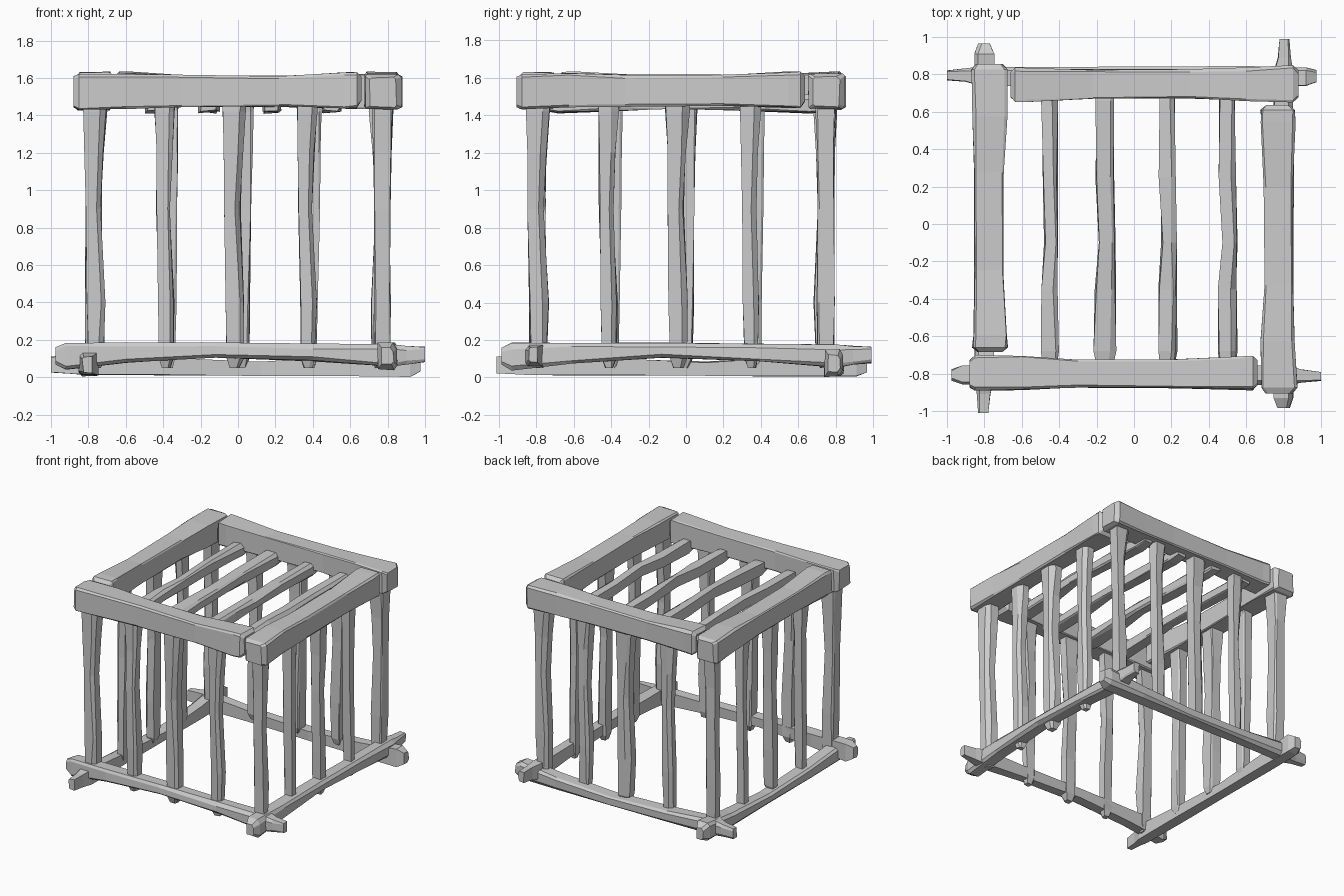
import bpy, bmesh, random
from math import pi
from mathutils import Matrix, Vector

if "Cube" in bpy.data.objects:
    bpy.data.objects.remove(bpy.data.objects["Cube"])

rng = random.Random(4)
AXES = {
    'x': lambda a, b, t: (t, a, b),
    'y': lambda a, b, t: (a, t, b),
    'z': lambda a, b, t: (a, b, t),
}


def timber(name, axis, rings, cuts, jitter, matrix):
    """Rough-hewn beam: rings of (t, centre a, centre b, width a, width b).
    cuts gives the chamfer of the four corners as a fraction of the width."""
    bm = bmesh.new()
    loops = []
    for t, ca, cb, wa, wb in rings:
        pts = []
        corners = [(-.5, -.5), (.5, -.5), (.5, .5), (-.5, .5)]
        for i, (x, y) in enumerate(corners):
            c = cuts[i] * rng.uniform(.7, 1.3)
            if c == 0:
                pts.append((x, y))
            else:
                p, n = corners[i - 1], corners[(i + 1) % 4]
                pts.append((x + (p[0] - x) * c, y + (p[1] - y) * c))
                pts.append((x + (n[0] - x) * c, y + (n[1] - y) * c))
        loop = []
        for x, y in pts:
            a = ca + x * wa + rng.uniform(-jitter, jitter)
            b = cb + y * wb + rng.uniform(-jitter, jitter)
            loop.append(bm.verts.new(matrix @ Vector(AXES[axis](a, b, t))))
        loops.append(loop)
    for lo, hi in zip(loops, loops[1:]):
        for i in range(len(lo)):
            j = (i + 1) % len(lo)
            bm.faces.new((lo[i], lo[j], hi[j], hi[i]))
    bm.faces.new(loops[0])
    bm.faces.new(loops[-1])
    bmesh.ops.recalc_face_normals(bm, faces=bm.faces)
    mesh = bpy.data.meshes.new(name)
    bm.to_mesh(mesh)
    bm.free()
    obj = bpy.data.objects.new(name, mesh)
    bpy.context.collection.objects.link(obj)
    return obj


# Profiles of each timber as seen on the front side (rotated to the others)
TOP_BEAM = [(-.88, -.775, 1.525, .14, .16), (-.85, -.775, 1.525, .19, .19),
            (-.60, -.77, 1.53, .18, .185), (-.30, -.775, 1.53, .155, .165),
            (.22, -.775, 1.53, .155, .165), (.57, -.77, 1.535, .18, .19),
            (.635, -.77, 1.535, .185, .19), (.66, -.77, 1.54, .13, .13)]
BASE_BEAM = [(-.975, -.80, .115, .06, .09), (-.92, -.80, .112, .10, .145),
             (-.60, -.80, .13, .105, .105), (-.12, -.80, .145, .10, .075),
             (.40, -.80, .132, .10, .09), (.82, -.80, .115, .10, .12),
             (.90, -.805, .12, .07, .10), (1.0, -.805, .122, .05, .085)]
BAR = [(.05, .01, .0, .05, .05), (.10, .01, .0, .085, .085),
       (.40, .01, .0, .10, .09), (.90, -.005, .0, .085, .085),
       (1.20, .0, .0, .10, .09), (1.42, .005, .0, .125, .10),
       (1.48, .005, .0, .125, .10)]

for k, side in enumerate(["front", "right", "back", "left"]):
    spin = Matrix.Rotation(k * pi / 2, 4, 'Z')
    upper = Matrix.Translation((0, -.025, 0)) @ spin
    lower = Matrix.Translation((0, -.01, 0)) @ spin

    # Heavy top frame, laid as a pinwheel
    timber(side + "_top_beam", 'x', TOP_BEAM, (.06, .05, .05, .08), .005, upper)

    # Thin base frame with crossing ends; back and left pieces lie upside down
    rings = BASE_BEAM
    if k > 1:
        rings = [(t, a, .19 - b, wa, wb) for t, a, b, wa, wb in BASE_BEAM]
    timber(side + "_base_beam", 'x', rings, (.18, 0, 0, .2), .004, lower)

    # Upright bars: one corner post and three between
    for n, u in enumerate([-.77, -.395, -.025, .365]):
        s = 1 if n in (0, 2) else .85
        bar = [(t, u + a, -.77 + b, wa * s, wb * s) for t, a, b, wa, wb in BAR]
        name = side + ("_corner_post" if n == 0 else "_bar_%d" % n)
        timber(name, 'z', bar, (0, .28, 0, .1), .005, upper)

# Roof slats running front to back
SLAT = [(-.77, 0, 0, .08, .07), (-.68, 0, 0, 1.1, .09), (-.35, 0, .01, 1.05, .085),
        (-.10, .01, .015, .85, .08), (.25, 0, .01, .9, .08),
        (.66, 0, 0, .95, .09), (.77, 0, 0, .08, .07)]
for n, (x, w) in enumerate([(-.45, .085), (-.155, .10), (.178, .09), (.50, .09)]):
    rings = [(t, x + a, 1.46 + b, w * max(wa, .8), wb) for t, a, b, wa, wb in SLAT]
    timber("roof_slat_%d" % (n + 1), 'y', rings, (0, .1, .22, 0), .007,
           Matrix.Identity(4))
